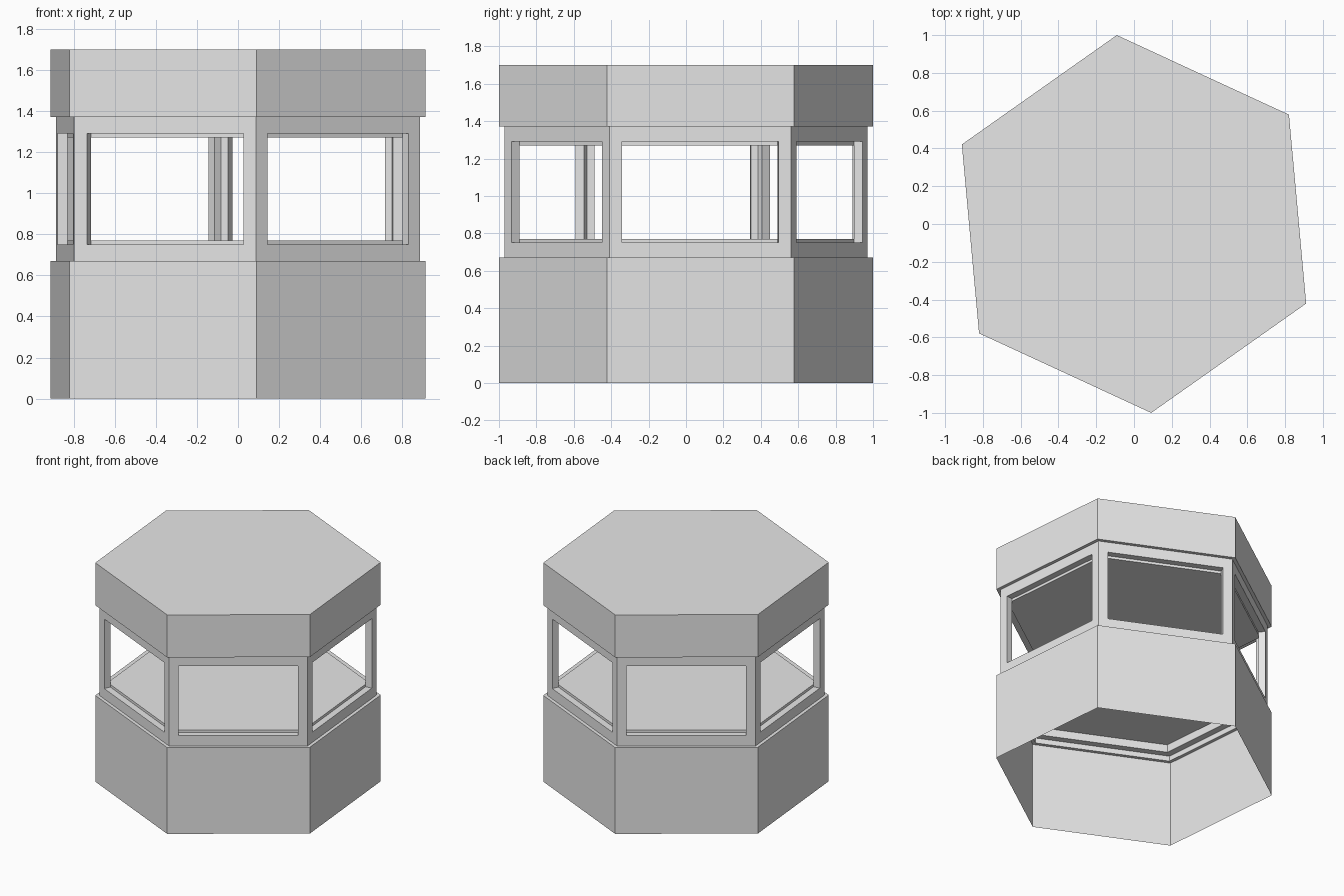
import bpy, bmesh
from math import cos, sin, radians

if "Cube" in bpy.data.objects:
    bpy.data.objects.remove(bpy.data.objects["Cube"], do_unlink=True)

SIDES = 6
TURN = 35.2                      # angle of the first corner
R_WALL, R_FRAME = 1.004, 0.975   # corner radii
DEPTH = 0.05                     # window frame thickness
R_INNER = R_FRAME - DEPTH / cos(radians(30))
SILL, LINTEL = 0.75, 1.29        # window opening heights
HALF_OPENING = 0.42

grey = bpy.data.materials.new("plain_grey")
grey.use_nodes = True
grey.diffuse_color = (0.8, 0.8, 0.8, 1)
grey.node_tree.nodes["Principled BSDF"].inputs["Base Color"].default_value = (0.8, 0.8, 0.8, 1)


def finish(name, bm):
    mesh = bpy.data.meshes.new(name)
    bm.to_mesh(mesh)
    bm.free()
    mesh.materials.append(grey)
    obj = bpy.data.objects.new(name, mesh)
    bpy.context.collection.objects.link(obj)
    return obj


def bridge(bm, a, b, steps=None):
    n = len(a)
    for i in (steps or range(n)):
        j = (i + 1) % n
        bm.faces.new((a[i], a[j], b[j], b[i]))


def hex_shell(name, profile, cap_bottom=False, cap_top=False):
    """Six-sided shell through (radius, height) rings, listed upward."""
    bm = bmesh.new()
    rings = []
    for r, z in profile:
        angles = [radians(TURN + 360 / SIDES * k) for k in range(SIDES)]
        rings.append([bm.verts.new((r * cos(t), r * sin(t), z)) for t in angles])
    for a, b in zip(rings, rings[1:]):
        bridge(bm, a, b)
    if cap_bottom:
        bm.faces.new(rings[0][::-1])
    if cap_top:
        bm.faces.new(rings[-1])
    return finish(name, bm)


# Lower wall, open underneath, with the ledge below the windows
hex_shell("lower_wall", [(R_WALL, 0), (R_WALL, 0.67), (R_FRAME, 0.67)])

# Floor and ceiling between the windows
hex_shell("floor", [(R_INNER, SILL), (R_INNER, 0.77)], cap_top=True)
hex_shell("ceiling", [(R_INNER, 1.27), (R_INNER, LINTEL)], cap_bottom=True)

# Roof block with its overhang
hex_shell("roof", [(R_FRAME, 1.37), (R_WALL, 1.37), (R_WALL, 1.70)], cap_top=True)

# Window frames: outer face, reveal and inner face on each side
bm = bmesh.new()
apothem = R_FRAME * cos(radians(30))
for k in range(SIDES):
    t = radians(TURN + 30 + 60 * k)

    def loop(dist, half, low, high):
        corners = ((-half, low), (half, low), (half, high), (-half, high))
        return [bm.verts.new((dist * cos(t) - u * sin(t),
                              dist * sin(t) + u * cos(t), z)) for u, z in corners]

    outer = loop(apothem, R_FRAME / 2, 0.67, 1.37)
    front = loop(apothem, HALF_OPENING, SILL, LINTEL)
    back = loop(apothem - DEPTH, HALF_OPENING, SILL, LINTEL)
    inner = loop(apothem - DEPTH, R_INNER / 2, 0.71, 1.33)
    edge = loop(apothem, R_FRAME / 2, 0.71, 1.33)
    for a, b in ((outer, front), (front, back), (back, inner)):
        bridge(bm, a, b)
    bridge(bm, inner, edge, (0, 2))   # underside and top of the frame
bmesh.ops.remove_doubles(bm, verts=bm.verts, dist=0.0005)
finish("window_frames", bm)
